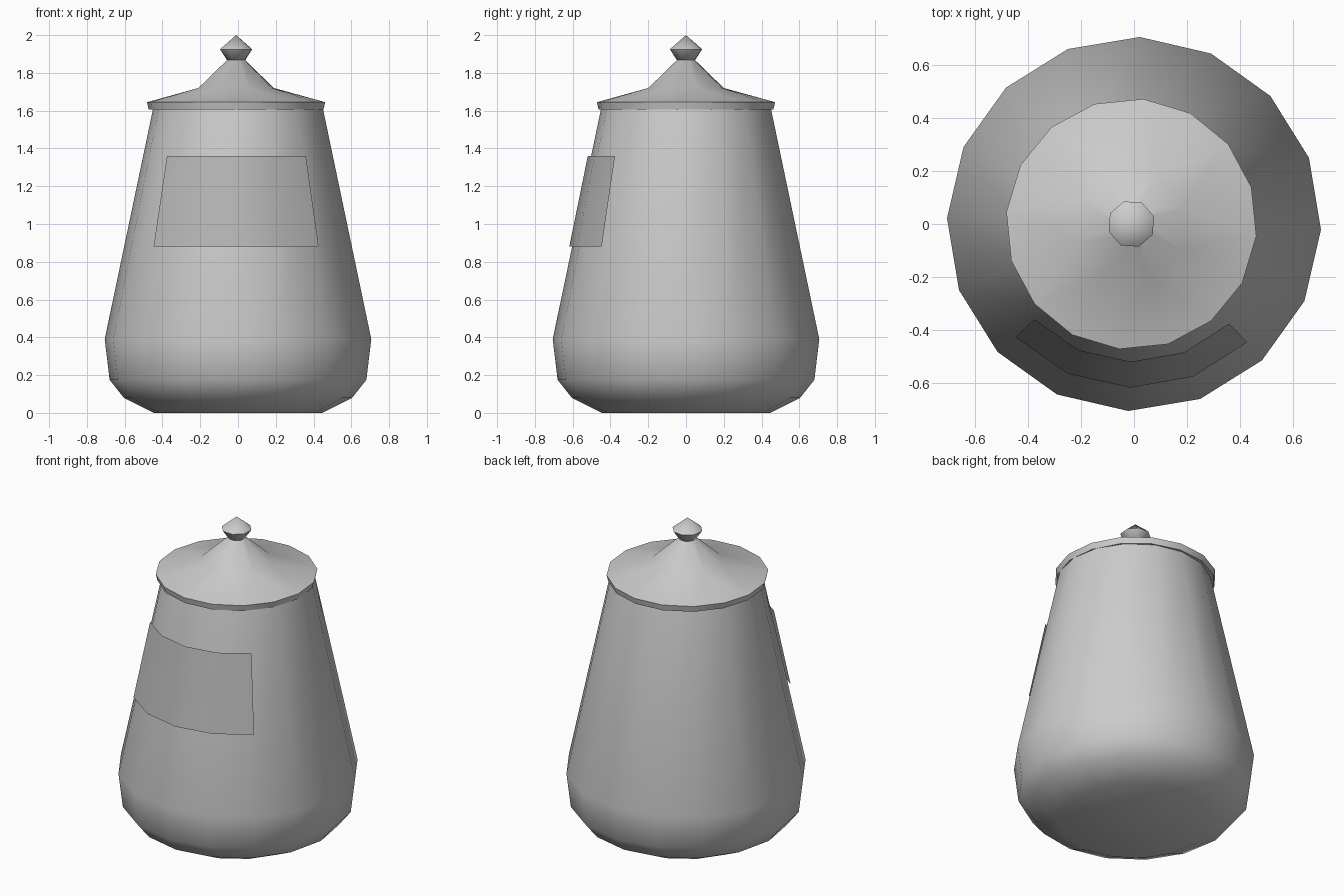
import bpy
import bmesh
from math import cos, sin, radians, pi

old = bpy.data.objects.get("Cube")
if old:
    bpy.data.objects.remove(old, do_unlink=True)


def material(name, grey):
    mat = bpy.data.materials.new(name)
    mat.use_nodes = True
    color = (grey, grey, grey, 1)
    mat.diffuse_color = color
    mat.node_tree.nodes["Principled BSDF"].inputs["Base Color"].default_value = color
    return mat


def finish(bm, name, mat, fix_normals=True):
    if fix_normals:
        bmesh.ops.recalc_face_normals(bm, faces=bm.faces)
    mesh = bpy.data.meshes.new(name)
    bm.to_mesh(mesh)
    bm.free()
    mesh.materials.append(mat)
    obj = bpy.data.objects.new(name, mesh)
    bpy.context.collection.objects.link(obj)
    bpy.ops.object.select_all(action="DESELECT")
    obj.select_set(True)
    bpy.context.view_layer.objects.active = obj
    bpy.ops.object.shade_smooth_by_angle(angle=radians(60))
    return obj


def ring(bm, radius, z, sides, phase, cx=0.0):
    """Loop of vertices, starting at the phase angle in degrees."""
    angles = [radians(phase) + 2 * pi * i / sides for i in range(sides)]
    return [bm.verts.new((cx + radius * cos(a), radius * sin(a), z)) for a in angles]


def join(bm, low, high):
    """Join two loops; the upper one may have half as many sides."""
    n, m = len(low), len(high)
    for i in range(m):
        j = (i + 1) % m
        if n == m:
            bm.faces.new((low[i], low[j], high[j], high[i]))
        else:
            a, b, c = low[2 * i], low[2 * i + 1], low[(2 * i + 2) % n]
            bm.faces.new((a, b, high[i]))
            bm.faces.new((b, high[j], high[i]))
            bm.faces.new((b, c, high[j]))


def stack(bm, rings, apex=None):
    """Close the bottom, join the loops upward, then cap or point the top."""
    bm.faces.new(rings[0][::-1])
    for low, high in zip(rings, rings[1:]):
        join(bm, low, high)
    top = rings[-1]
    if apex is None:
        bm.faces.new(top)
    else:
        tip = bm.verts.new(apex)
        for i, v in enumerate(top):
            bm.faces.new((v, top[(i + 1) % len(top)], tip))


clay = material("light grey clay", 0.6)
paper = material("grey label", 0.46)

# Jar body: rounded foot and tapering wall
bm = bmesh.new()
profile = [(0.445, 0), (0.605, 0.08), (0.68, 0.175), (0.706, 0.39), (0.45, 1.61)]
stack(bm, [ring(bm, r, z, 16, -1.8) for r, z in profile])
finish(bm, "jar_body", clay)

# Lid: rimmed plate rising to a narrow cone, slightly off centre
LID_X = -0.01
bm = bmesh.new()
rings = [ring(bm, r, z, 16, 17, LID_X) for r, z in [(0.465, 1.607), (0.474, 1.645)]]
rings += [ring(bm, r, z, 8, 18, LID_X) for r, z in [(0.21, 1.72), (0.05, 1.868)]]
stack(bm, rings)
finish(bm, "lid", clay)

# Knob: flared and pointed
bm = bmesh.new()
rings = [ring(bm, r, z, 8, 18.5, LID_X) for r, z in [(0.05, 1.866), (0.09, 1.925)]]
stack(bm, rings, (LID_X, 0, 2.0))
finish(bm, "knob", clay)

# Front label: thin curved sheet standing just off the wall
bm = bmesh.new()
columns = []
for i in range(5):
    a = radians(-136.3 + 22.5 * i)
    columns.append([bm.verts.new((r * cos(a), r * sin(a), z))
                    for r, z in [(0.618, 0.88), (0.52, 1.36)]])
for left, right in zip(columns, columns[1:]):
    bm.faces.new((left[0], right[0], right[1], left[1]))
finish(bm, "front_label", paper, fix_normals=False)
